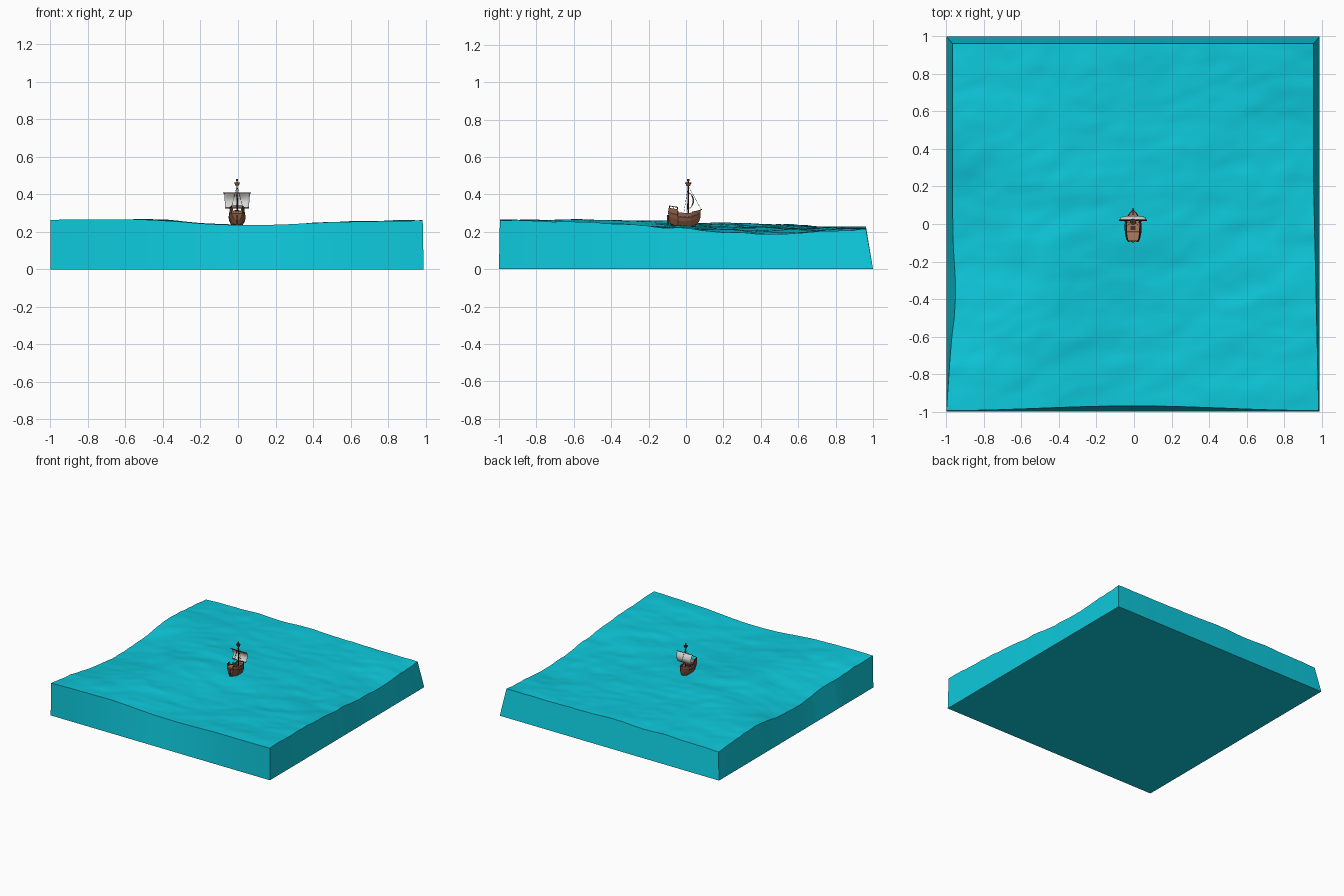
import bpy, bmesh, math
from mathutils import Vector, noise

if "Cube" in bpy.data.objects:
    bpy.data.objects.remove(bpy.data.objects["Cube"], do_unlink=True)


def material(name, rgb):
    m = bpy.data.materials.new(name)
    m.use_nodes = True
    m.diffuse_color = (*rgb, 1)
    m.node_tree.nodes["Principled BSDF"].inputs["Base Color"].default_value = (*rgb, 1)
    return m


WATER = material("sea cyan", (0.004, 0.58, 0.71))
HULL = material("hull brown", (0.24, 0.095, 0.05))
TRIM = material("dark timber", (0.075, 0.03, 0.018))
DECK = material("deck tan", (0.40, 0.19, 0.11))
SAIL = material("sail white", (0.68, 0.68, 0.66))
GLASS = material("window amber", (0.55, 0.30, 0.08))
BX = -0.005  # boat centre line


def finish(name, bm, mats, smooth=None):
    bmesh.ops.recalc_face_normals(bm, faces=bm.faces[:])
    me = bpy.data.meshes.new(name)
    bm.to_mesh(me)
    bm.free()
    for m in mats:
        me.materials.append(m)
    ob = bpy.data.objects.new(name, me)
    bpy.context.collection.objects.link(ob)
    if smooth:
        bpy.ops.object.select_all(action='DESELECT')
        ob.select_set(True)
        bpy.context.view_layer.objects.active = ob
        bpy.ops.object.shade_smooth_by_angle(angle=math.radians(smooth))
    return ob


def box(name, centre, size, mat):
    bm = bmesh.new()
    bmesh.ops.create_cube(bm, size=1)
    for v in bm.verts:
        v.co = Vector(c + p * s for c, p, s in zip(centre, v.co, size))
    return finish(name, bm, [mat])


def rod(name, a, b, r1, r2, mat, sides=8):
    a, b = Vector(a), Vector(b)
    bm = bmesh.new()
    bmesh.ops.create_cone(bm, cap_ends=True, segments=sides, radius1=r1, radius2=r2, depth=(b - a).length)
    turn = (b - a).to_track_quat('Z', 'Y')
    for v in bm.verts:
        v.co = turn @ v.co + (a + b) / 2
    return finish(name, bm, [mat], 40)


# Sea: broad swell heights, front row first, plus fine ripples
SWELL = [(.263, .265, .235, .250, .260),
         (.220, .262, .222, .235, .250),
         (.190, .250, .235, .222, .215),
         (.238, .238, .222, .215, .190),
         (.210, .222, .224, .217, .215)]


def spline(p, t):
    t = min(max(t, 0), 1) * (len(p) - 1)
    i = min(int(t), len(p) - 2)
    t -= i
    a, b, c, d = (p[min(max(k, 0), len(p) - 1)] for k in range(i - 1, i + 3))
    return b + t / 2 * (c - a + t * (2 * a - 5 * b + 4 * c - d + t * (3 * (b - c) + d - a)))


def sea_height(u, v):
    z = spline([spline(row, u) for row in SWELL], v)
    ripple = .009 * noise.noise(Vector((u * 7 - v * 3, v * 12, 0)))
    ripple += .004 * noise.noise(Vector((u * 18 - v * 8, v * 30, 5)))
    return z + ripple * min(1, .3 + 12 * v)


def sea():
    n = 80
    bm = bmesh.new()
    top = []
    for j in range(n + 1):
        v = j / n
        lean = min(1, v * 4)
        left = -1 + lean * (.033 + .015 * math.exp(-((v - .33) / .1) ** 2))
        right = .985 - .028 * min(1, v * 1.6)
        row = []
        for i in range(n + 1):
            u = i / n
            front = -.995 + .025 * math.sin(math.pi * u) ** 2
            row.append(bm.verts.new((left + (right - left) * u, front + (.962 - front) * v, sea_height(u, v))))
        top.append(row)
    for j in range(n):
        for i in range(n):
            bm.faces.new((top[j][i], top[j][i + 1], top[j + 1][i + 1], top[j + 1][i]))
    # Walls drop from the rim to a square base
    rim = [(i, 0) for i in range(n)] + [(n, j) for j in range(n)]
    rim += [(n - i, n) for i in range(n)] + [(0, n - j) for j in range(n)]
    base = [bm.verts.new((-1 + 1.99 * i / n, -1 + 2 * j / n, 0)) for i, j in rim]
    for k, (i, j) in enumerate(rim):
        m = (k + 1) % len(rim)
        bm.faces.new((top[j][i], base[k], base[m], top[rim[m][1]][rim[m][0]]))
    bm.faces.new(base)
    finish("sea_block", bm, [WATER], 40)


sea()


# Hull: stations of y, half width, rim height, deck height, keel height
STATIONS = [(-.093, .030, .328, .312, .262), (-.080, .037, .326, .312, .235),
            (-.045, .044, .320, .310, .222), (-.043, .044, .304, .290, .222),
            (.000, .045, .300, .288, .220), (.030, .038, .302, .288, .222),
            (.032, .037, .308, .299, .222), (.055, .022, .312, .301, .235),
            (.070, .009, .316, .305, .255), (.078, .002, .318, .310, .280)]


def hull():
    bm = bmesh.new()
    rings = []
    for y, w, rim, deck, keel in STATIONS:
        h = rim - keel
        half = [(.55, keel + .08 * h), (.92, keel + .45 * h), (1, keel + .66 * h), (.98, keel + .74 * h),
                (.86, rim), (.74, rim), (.74, deck)]
        pts = [(0, keel)] + half + [(-x, z) for x, z in reversed(half)]
        rings.append([bm.verts.new((BX + x * w, y, z)) for x, z in pts])
    n = len(rings[0])
    for a, b in zip(rings, rings[1:]):
        for k in range(n):
            m = (k + 1) % n
            f = bm.faces.new((a[k], a[m], b[m], b[k]))
            strip = min(k, n - 1 - k)
            f.material_index = 1 if strip in (3, 5) else 2 if strip == 7 else 0
    for end in (rings[0], rings[-1]):
        bm.faces.new(end)
    finish("hull", bm, [HULL, TRIM, DECK])


hull()

# Stern windows, rudder, hatch and deck fittings
for i in (-1, 0, 1):
    box("stern_window", (BX + i * .015, -.0935, .307), (.008, .003, .009), GLASS)
box("stern_sill", (BX, -.094, .298), (.056, .004, .004), TRIM)
box("rudder", (BX, -.096, .265), (.005, .010, .05), TRIM)
box("cargo_hatch", (BX, -.022, .292), (.026, .022, .006), TRIM)
box("quarterdeck_front", (BX, -.042, .300), (.064, .004, .022), HULL)
for side in (-1, 1):
    for y, w, z in ((-.088, .028, .329), (-.066, .035, .326), (-.046, .037, .322)):
        box("rail_post", (BX + side * w, y, z + .003), (.004, .004, .014), TRIM)
    rod("stern_rail", (BX + side * .028, -.09, .338), (BX + side * .037, -.044, .331), .002, .002, TRIM, 6)
    for y in (-.03, -.008, .014):
        box("gun_port", (BX + side * .0435, y, .281), (.004, .008, .007), TRIM)
rod("stern_cross_rail", (BX - .029, -.09, .338), (BX + .029, -.09, .338), .002, .002, TRIM, 6)
rod("bowsprit", (BX, .05, .306), (BX, .086, .320), .003, .002, TRIM)

# Mast with lookout basket and two yards
MY = .012
rod("mast", (BX, MY, .25), (BX, MY, .482), .0045, .003, TRIM)
rod("lookout_basket", (BX, MY, .446), (BX, MY, .460), .010, .015, HULL, 10)
rod("lookout_rim", (BX, MY, .459), (BX, MY, .463), .017, .017, TRIM, 10)
rod("mast_cap", (BX, MY, .472), (BX, MY, .482), .006, .006, HULL)
rod("upper_yard", (BX - .074, .020, .406), (BX + .074, .020, .406), .003, .003, TRIM)
rod("lower_yard", (BX - .064, .020, .326), (BX + .064, .020, .326), .0025, .0025, TRIM)


# Square sail bellied towards the bow
def sail():
    n = 10
    bm = bmesh.new()
    bmesh.ops.create_grid(bm, x_segments=n, y_segments=n, size=1)
    for v in bm.verts:
        u, t = v.co.x, (v.co.y + 1) / 2
        belly = math.sin(math.pi * t) * (1 - .35 * u * u)
        v.co = (BX + u * (.062 + .007 * t), .022 + .020 * belly, .326 + .08 * t)
    ob = finish("sail", bm, [SAIL], 60)
    ob.modifiers.new("thickness", 'SOLIDIFY').thickness = .002


sail()

# Rigging lines
for side in (-1, 1):
    for y in (-.012, .005):
        rod("shroud", (BX + side * .039, y, .30), (BX, MY, .445), .0008, .0008, TRIM, 4)
rod("forestay", (BX, .082, .318), (BX, MY, .445), .0008, .0008, TRIM, 4)
